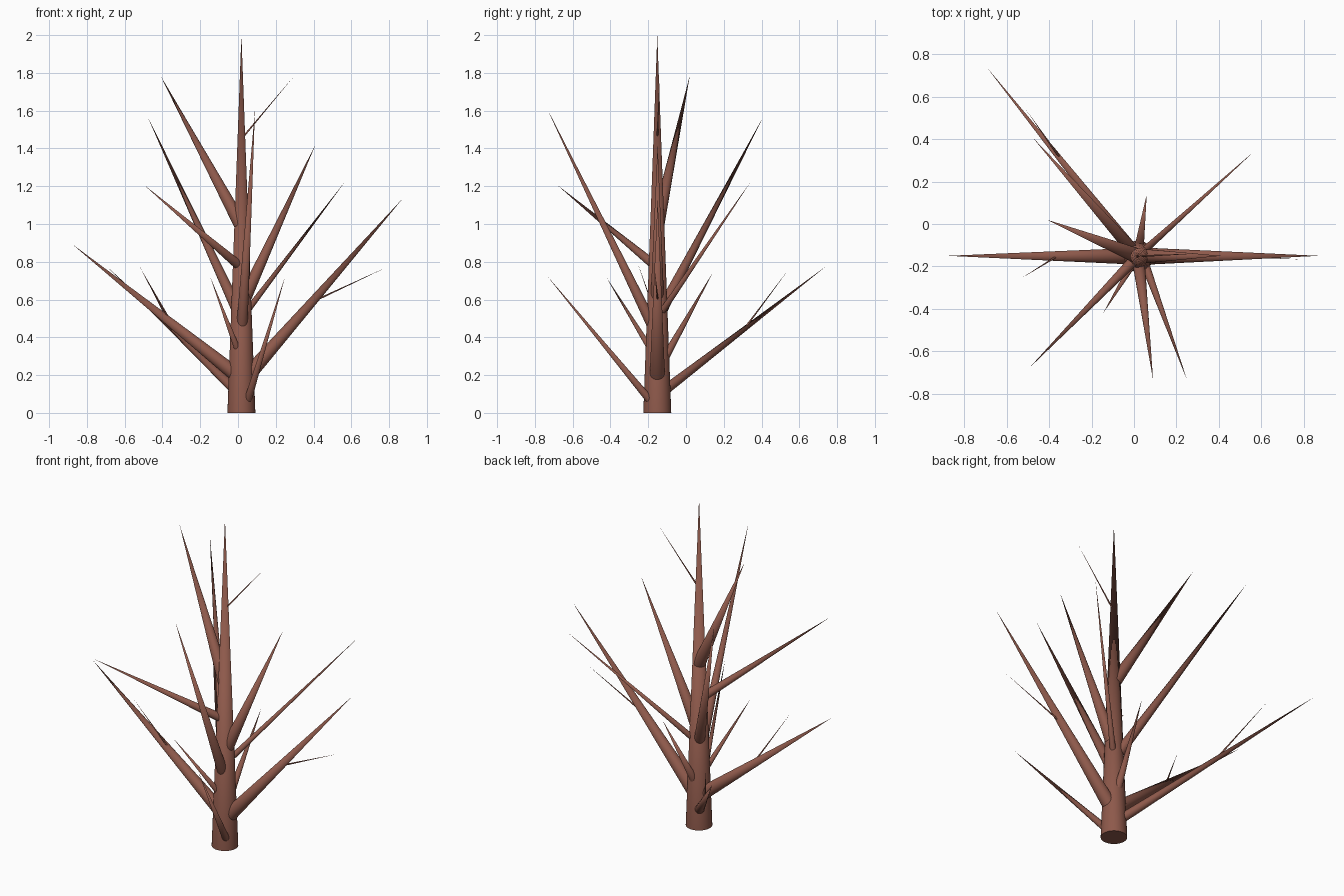
import bpy
from mathutils import Vector

bark = bpy.data.materials.new("bark")
bark.diffuse_color = (0.27, 0.1, 0.07, 1)
CX, CY = 0.018, -0.152


def spike(name, start, tip, radius, sides=24):
    """Pointed cone running from start to tip."""
    a, b = Vector(start), Vector(tip)
    d = b - a
    bpy.ops.mesh.primitive_cone_add(vertices=sides, radius1=radius, radius2=0,
                                    depth=d.length, location=(a + b) / 2)
    o = bpy.context.object
    o.name = name
    o.rotation_euler = d.to_track_quat('Z', 'Y').to_euler()
    o.data.materials.append(bark)
    bpy.ops.object.shade_smooth_by_angle()
    return o


# Trunk
spike("trunk", (CX, CY, 0), (CX, CY, 2), 0.074, 32)

# Branches growing from the trunk: start (x offset, height), tip, base radius
branches = [
    (0, 0.18, (-0.88, -0.15, 0.895), 0.040),
    (0, 0.16, (0.872, -0.15, 1.135), 0.042),
    (0, 0.09, (-0.695, 0.74, 0.775), 0.028),
    (0, 0.77, (-0.495, -0.68, 1.205), 0.026),
    (0, 0.50, (0.567, 0.343, 1.225), 0.018),
    (0, 0.50, (-0.475, 0.405, 1.56), 0.032),
    (0, 0.99, (-0.41, 0.02, 1.785), 0.037),
    (0, 0.41, (0.09, -0.735, 1.61), 0.031),
    (0.02, 0.02, (0.25, -0.735, 0.725), 0.022),
    (0, 0.22, (0.06, 0.14, 0.74), 0.026),
    (0, 0.28, (-0.145, -0.42, 0.715), 0.019),
    (0, 0.57, (0.41, -0.15, 1.42), 0.037),
]
for dx, z, tip, r in branches:
    spike("branch", (CX + dx, CY, z), tip, r)

# Thin twigs
twigs = [
    ((-0.36, -0.15, 0.49), (-0.53, -0.255, 0.79)),
    ((-0.355, 0.32, 0.46), (-0.51, 0.54, 0.755)),
    ((0.42, -0.15, 0.60), (0.785, -0.167, 0.77)),
    ((CX, CY, 1.45), (0.29, -0.14, 1.775)),
]
for a, b in twigs:
    spike("twig", a, b, 0.005, 12)
